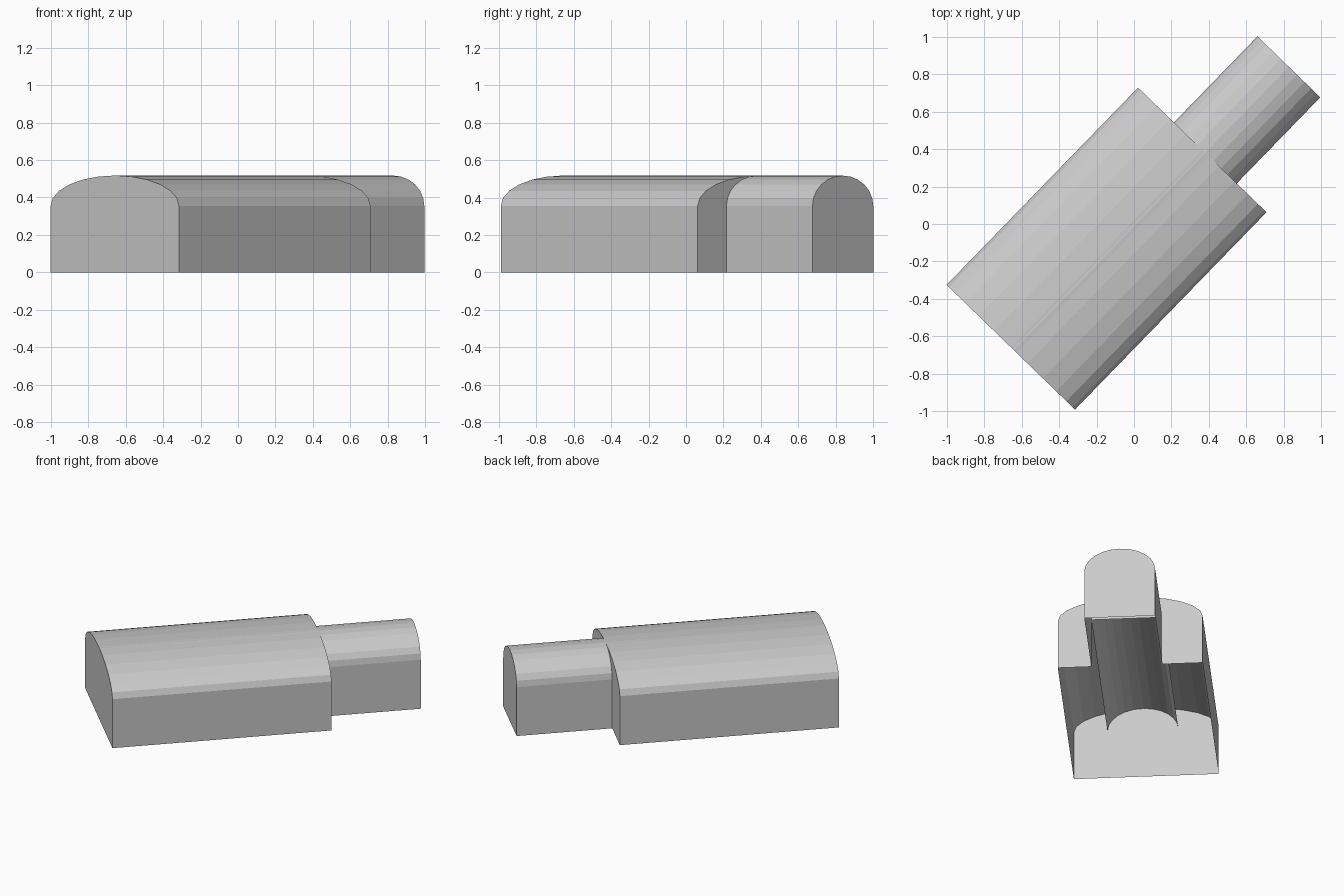
import bpy, math
from mathutils import Matrix

if "Cube" in bpy.data.objects:
    bpy.data.objects.remove(bpy.data.objects["Cube"])

# Local frame: x runs along the building, y across it
PLACE = Matrix.Translation((-0.6575, -0.6575, 0)) @ Matrix.Rotation(math.radians(45.85), 4, 'Z')
EAVE, RISE, STEPS = 0.355, 0.162, 12
MAIN_LEN, MAIN_HALF = 1.467, 0.4775
WING_LEN, WING_HALF, WING_Y = 2.107, 0.2335, -0.0227


def make(name, verts, faces):
    mesh = bpy.data.meshes.new(name)
    mesh.from_pydata([PLACE @ Matrix.Translation(v).to_translation() for v in verts], [], faces)
    mesh.update()
    obj = bpy.data.objects.new(name, mesh)
    bpy.context.collection.objects.link(obj)
    return obj


def vault(name, length, half, yc):
    """Open-bottomed elliptical barrel roof with a flat gable at each end."""
    n = STEPS + 1
    arc = [(yc + half * math.cos(math.pi * i / STEPS),
            EAVE + RISE * math.sin(math.pi * i / STEPS)) for i in range(n)]
    verts = [(x, y, z) for x in (0, length) for y, z in arc]
    faces = [(i, n + i, n + i + 1, i + 1) for i in range(STEPS)]
    faces += [tuple(range(n)), tuple(reversed(range(n, 2 * n)))]
    # keep every face pointing outward
    faces = [tuple(reversed(f)) if k >= STEPS else f for k, f in enumerate(faces)]
    faces[STEPS:] = [tuple(reversed(range(n))), tuple(range(n, 2 * n))]
    return make(name, verts, faces)


# Walls: one footprint outline raised to the eaves, open below
lo, hi = WING_Y - WING_HALF, WING_Y + WING_HALF
outline = [(0, -MAIN_HALF), (MAIN_LEN, -MAIN_HALF), (MAIN_LEN, lo), (WING_LEN, lo),
           (WING_LEN, hi), (MAIN_LEN, hi), (MAIN_LEN, MAIN_HALF), (0, MAIN_HALF)]
n = len(outline)
make("walls", [(x, y, z) for z in (0, EAVE) for x, y in outline],
     [(i, (i + 1) % n, n + (i + 1) % n, n + i) for i in range(n)])

# Roofs: the narrow vault runs through the full length under the wide one
vault("main_roof", MAIN_LEN, MAIN_HALF, 0)
vault("wing_roof", WING_LEN, WING_HALF, WING_Y)
